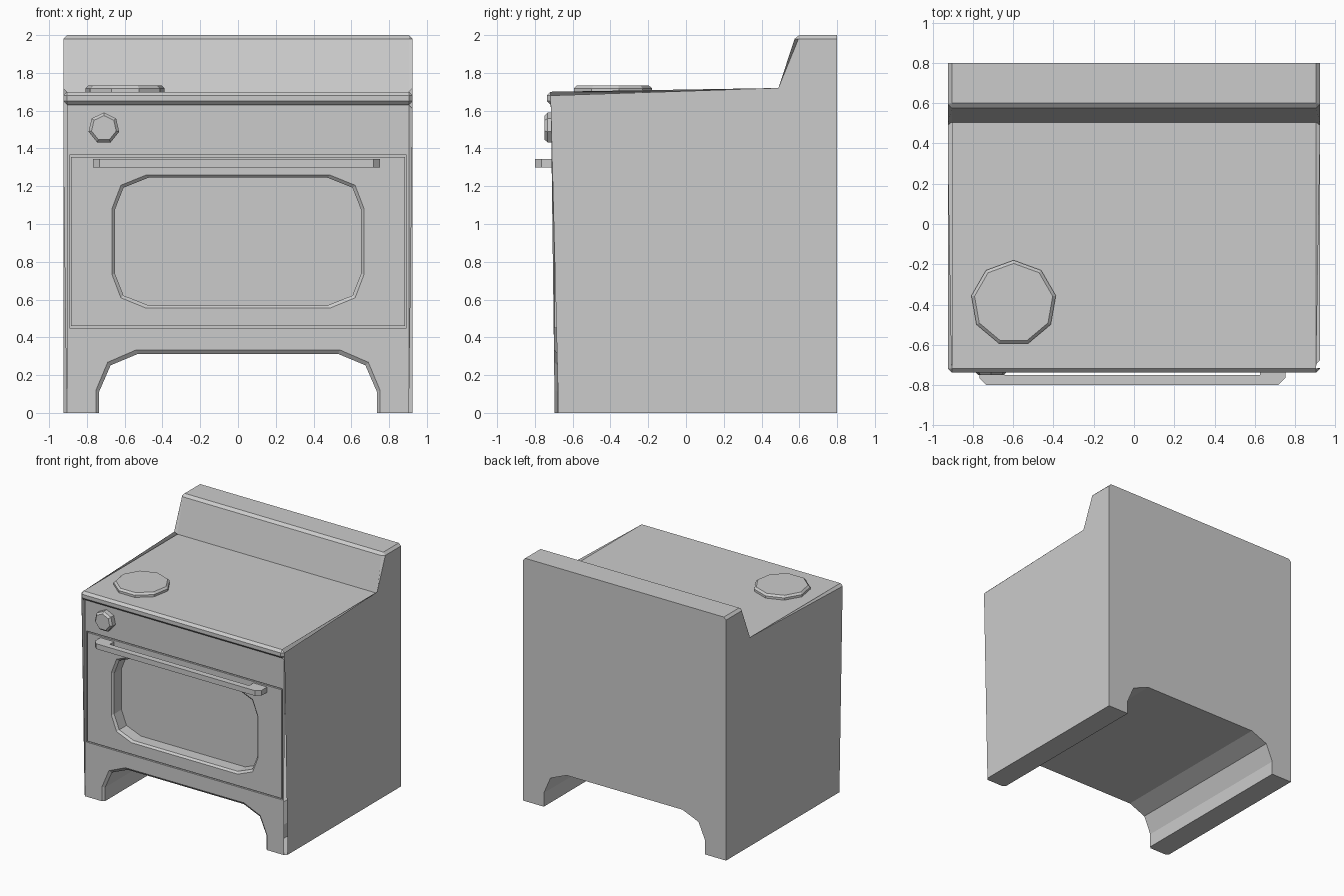
import bpy, bmesh, math

if "Cube" in bpy.data.objects:
    bpy.data.objects.remove(bpy.data.objects["Cube"])

FRONT = -0.695   # y of the oven's front face
HALF = 0.925     # half width of the body


def finish(name, bm):
    bmesh.ops.recalc_face_normals(bm, faces=bm.faces)
    mesh = bpy.data.meshes.new(name)
    bm.to_mesh(mesh)
    bm.free()
    ob = bpy.data.objects.new(name, mesh)
    bpy.context.collection.objects.link(ob)
    return ob


def loft(rings):
    """Closed solid through rings of equal length, capped at both ends."""
    bm = bmesh.new()
    rows = [[bm.verts.new(p) for p in ring] for ring in rings]
    n = len(rows[0])
    for a, b in zip(rows, rows[1:]):
        for i in range(n):
            bm.faces.new((a[i], a[(i + 1) % n], b[(i + 1) % n], b[i]))
    bm.faces.new(rows[0])
    bm.faces.new(rows[-1])
    return bm


def mirrored(half):
    """Complete an outline given on the +x side, symmetric about x = 0."""
    return half + [(-x, z) for x, z in reversed(half)]


def xz_ring(outline, y, sx=1, sz=1, cz=0):
    return [(x * sx, y, cz + z * sz) for x, z in outline]


def ngon(n, r):
    """Regular polygon with one corner pointing up."""
    return [(r * math.sin(2 * math.pi * i / n), r * math.cos(2 * math.pi * i / n))
            for i in range(n)]


def cut(ob, bm):
    cutter = finish("cutter", bm)
    cutter.hide_render = True
    mod = ob.modifiers.new("cut", 'BOOLEAN')
    mod.operation, mod.solver, mod.object = 'DIFFERENCE', 'EXACT', cutter
    bpy.context.view_layer.objects.active = ob
    bpy.ops.object.modifier_apply(modifier=mod.name)
    bpy.data.objects.remove(cutter)


# Body: side profile extruded across, with chamfered front and side edges
profile = [(FRONT, 0), (FRONT, 1.63), (-0.737, 1.63), (-0.737, 1.70),
           (0.505, 1.70), (0.58, 2.0), (0.80, 2.0), (0.80, 0)]
bm = loft([[(x, y, z) for y, z in profile] for x in (-HALF, HALF)])
chamfer_corners = (profile[2], profile[3], profile[5])
edges = []
for e in bm.edges:
    a, b = (v.co for v in e.verts)
    if abs(a.x - b.x) > 0.1:
        if any(abs(a.y - y) + abs(a.z - z) < 1e-4 for y, z in chamfer_corners):
            edges.append(e)
    elif not (a.y > 0.79 and b.y > 0.79) and not (a.z < 0.01 and b.z < 0.01):
        edges.append(e)
bmesh.ops.bevel(bm, geom=edges, offset=0.02, offset_type='OFFSET', segments=1,
                profile=0.5, affect='EDGES')
body = finish("stove_body", bm)

# Arch between the legs, flared at the front
arch = mirrored([(0.752, -0.3), (0.752, 0.12), (0.69, 0.268), (0.54, 0.333)])
inner = (0.735 / 0.752, 0.313 / 0.333)
cut(body, loft([xz_ring(arch, FRONT - 0.1), xz_ring(arch, FRONT),
                xz_ring(arch, FRONT + 0.016, *inner), xz_ring(arch, 1.0, *inner)]))

# Door sits flush in a shallow recess, leaving a thin groove around it
frame = mirrored([(0.893, 0.45), (0.893, 1.365)])
panel = mirrored([(0.883, 0.46), (0.883, 1.355)])
cut(body, loft([xz_ring(frame, FRONT - 0.1), xz_ring(frame, FRONT + 0.015)]))
door = finish("oven_door", loft([xz_ring(panel, FRONT), xz_ring(panel, FRONT + 0.016)]))

# Window recess through the door and into the body
window = mirrored([(0.485, -0.353), (0.62, -0.298), (0.667, -0.175),
                   (0.667, 0.175), (0.62, 0.298), (0.485, 0.353)])
inner = (0.652 / 0.667, 0.338 / 0.353)
for part in (body, door):
    cut(part, loft([xz_ring(window, FRONT - 0.1, cz=0.907),
                    xz_ring(window, FRONT, cz=0.907),
                    xz_ring(window, FRONT + 0.015, *inner, cz=0.907),
                    xz_ring(window, FRONT + 0.11, *inner, cz=0.907)]))

# Door handle: bar with a post at each end
bar = [(0.635, FRONT + 0.005), (0.635, -0.75)]
outer = [(-0.76, FRONT + 0.005), (-0.76, -0.765), (-0.725, -0.80)]
handle_outline = outer + [(-x, y) for x, y in reversed(outer)] \
    + bar + [(-x, y) for x, y in reversed(bar)]
finish("door_handle", loft([[(x - 0.008, y, z) for x, y in handle_outline]
                            for z in (1.30, 1.343)]))

# Burner
finish("burner", loft([[(-0.598 + x, -0.393 + y, z) for x, y in ngon(9, r)]
                       for r, z in ((0.213, 1.695), (0.213, 1.718), (0.197, 1.733))]))

# Control knob
finish("control_knob", loft([[(-0.71 + x, y, 1.507 + z) for x, z in ngon(7, r)]
                             for r, y in ((0.083, FRONT + 0.005), (0.083, -0.733),
                                          (0.067, -0.749))]))
